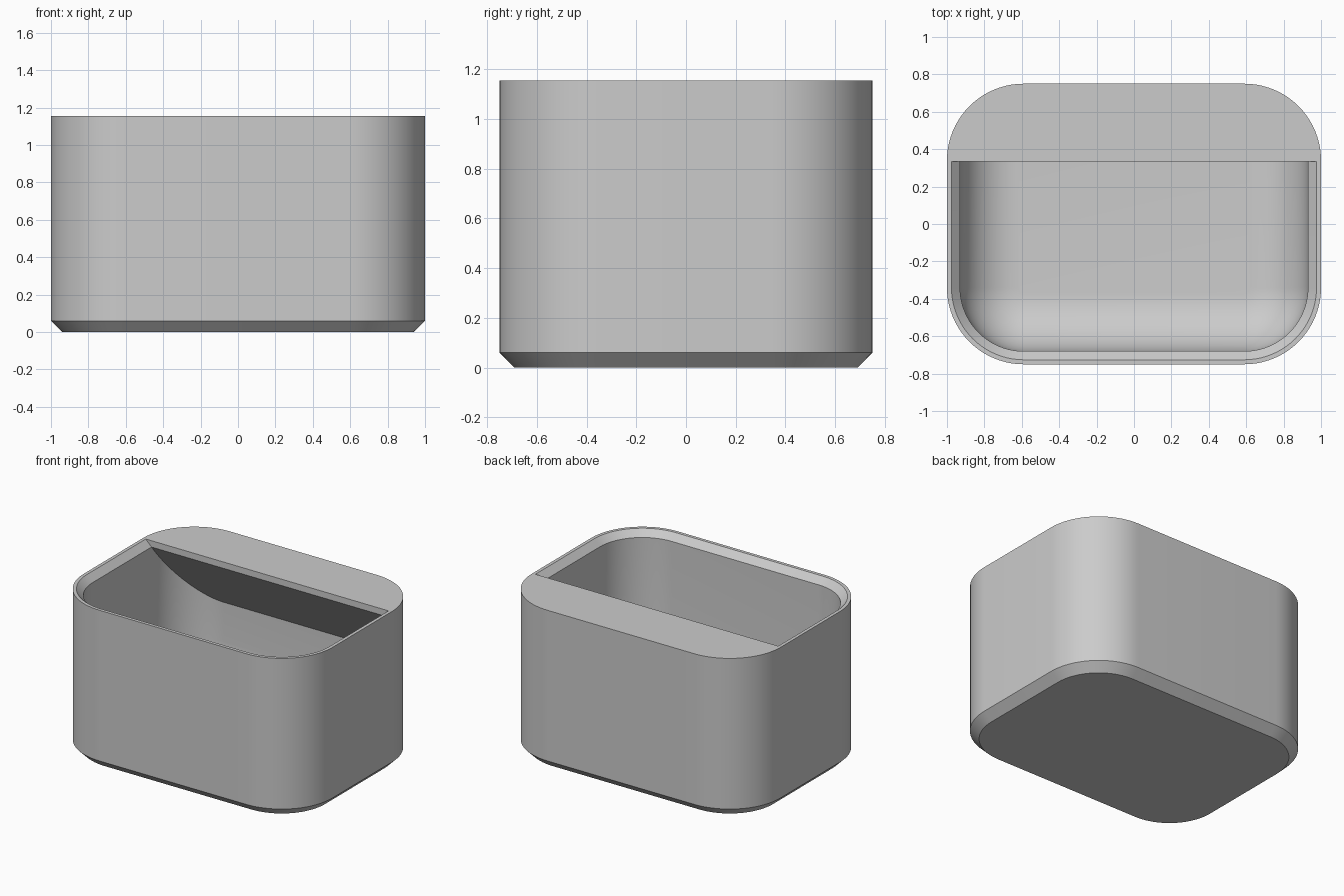
import bpy, bmesh, math

if "Cube" in bpy.data.objects:
    bpy.data.objects.remove(bpy.data.objects["Cube"])

HX, HY, H, R = 1.0, 0.75, 1.155, 0.41   # half sizes, height, corner radius
WALL, FLOOR, FILLET = 0.07, 0.07, 0.31
SEG = 20


def ring(bm, inset, z):
    """Rounded rectangle of vertices, shrunk by inset, at height z."""
    r = R - inset
    verts = []
    for q, (sx, sy) in enumerate(((1, 1), (-1, 1), (-1, -1), (1, -1))):
        for i in range(SEG + 1):
            a = math.pi / 2 * (q + i / SEG)
            verts.append(bm.verts.new((sx * (HX - R) + r * math.cos(a),
                                       sy * (HY - R) + r * math.sin(a), z)))
    return verts


def finish(bm, name):
    bmesh.ops.recalc_face_normals(bm, faces=bm.faces)
    mesh = bpy.data.meshes.new(name)
    bm.to_mesh(mesh)
    bm.free()
    ob = bpy.data.objects.new(name, mesh)
    bpy.context.collection.objects.link(ob)
    return ob


def loft(name, levels):
    """Closed solid through rounded rectangles given as (inset, z)."""
    bm = bmesh.new()
    rings = [ring(bm, *lv) for lv in levels]
    n = len(rings[0])
    for a, b in zip(rings, rings[1:]):
        for i in range(n):
            j = (i + 1) % n
            bm.faces.new((a[i], a[j], b[j], b[i]))
    bm.faces.new(rings[0])
    bm.faces.new(rings[-1])
    return finish(bm, name)


def prism(name, profile, half):
    """Solid with a (y, z) profile extruded along x."""
    bm = bmesh.new()
    face = bm.faces.new([bm.verts.new((-half, y, z)) for y, z in profile])
    out = bmesh.ops.extrude_face_region(bm, geom=[face])["geom"]
    bmesh.ops.translate(bm, vec=(2 * half, 0, 0),
                        verts=[v for v in out if isinstance(v, bmesh.types.BMVert)])
    return finish(bm, name)


def boolean(target, tool, operation):
    mod = target.modifiers.new("cut", 'BOOLEAN')
    mod.operation, mod.solver, mod.object = operation, 'EXACT', tool
    bpy.context.view_layer.objects.active = target
    bpy.ops.object.modifier_apply(modifier=mod.name)
    bpy.data.objects.remove(tool)


# Outer body with chamfered foot
body = loft("planter_body", [(0.06, 0), (0, 0.06), (0, H)])

# Hollow: filleted floor, straight walls, chamfered rim
levels = []
for i in range(13):
    a = math.pi / 2 * i / 12
    levels.append((WALL + FILLET * (1 - math.sin(a)),
                   FLOOR + FILLET * (1 - math.cos(a))))
levels += [(WALL, H - 0.046), (0.024, H), (0.024, H + 0.1)]
cavity = loft("cavity_cutter", levels)

# Limit the hollow so a ledge with a sloped underside stays at the back
limit = prism("ledge_limit", [(-1.2, -0.5), (1.0, -0.5), (1.0, 0.256),
                              (0.335, H - 0.046), (0.335, 1.5), (-1.2, 1.5)], 1.3)
boolean(cavity, limit, 'INTERSECT')
boolean(body, cavity, 'DIFFERENCE')

# One plain grey
grey = bpy.data.materials.new("light_grey")
grey.diffuse_color = (0.6, 0.6, 0.6, 1)
grey.use_nodes = True
grey.node_tree.nodes["Principled BSDF"].inputs["Base Color"].default_value = grey.diffuse_color
body.data.materials.clear()
body.data.materials.append(grey)
for p in body.data.polygons:
    p.material_index = 0

bpy.ops.object.select_all(action='DESELECT')
body.select_set(True)
bpy.context.view_layer.objects.active = body
bpy.ops.object.shade_smooth_by_angle(angle=math.radians(25))
